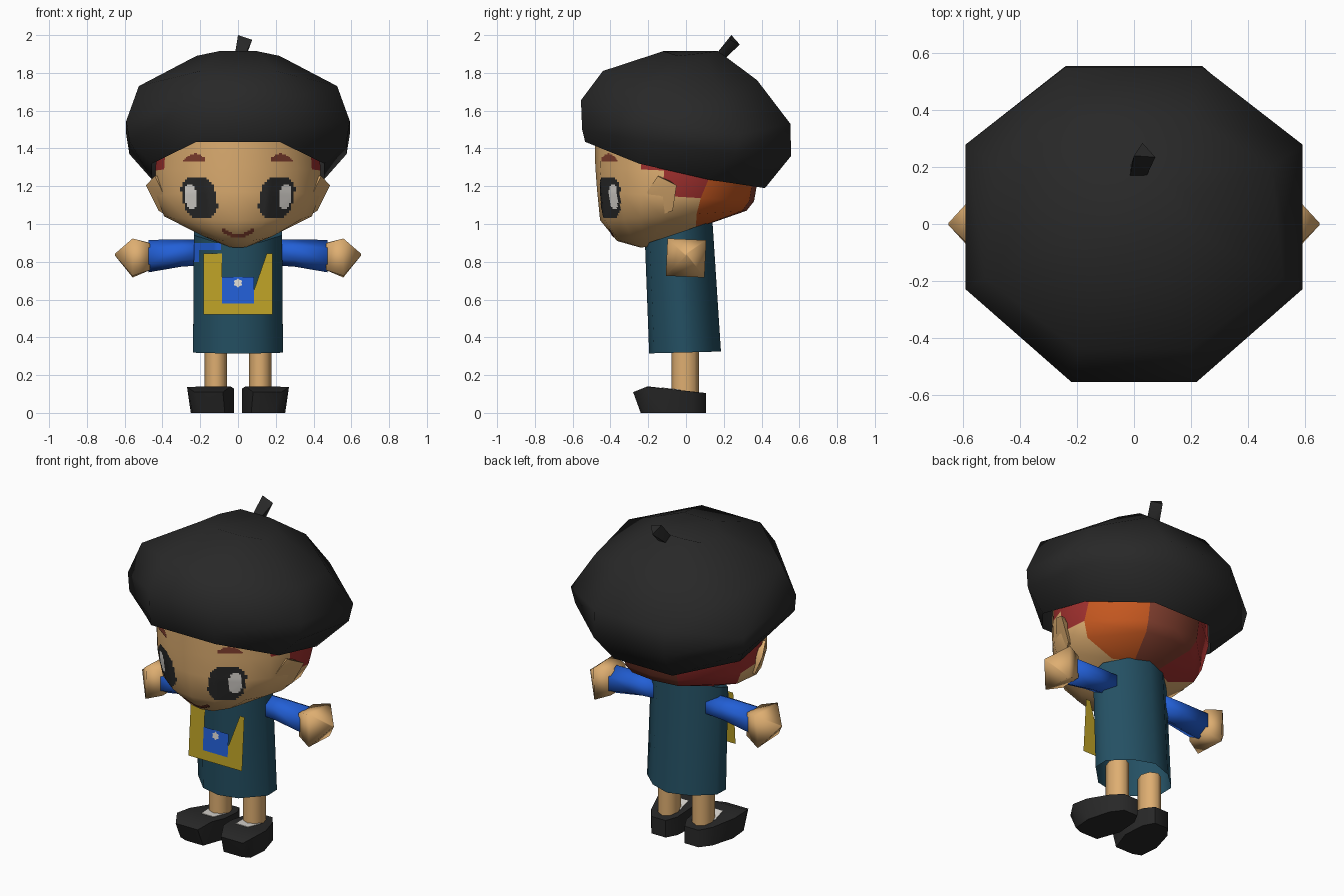
import bpy, bmesh, math
from mathutils import Vector
from mathutils.bvhtree import BVHTree

if "Cube" in bpy.data.objects:
    bpy.data.objects.remove(bpy.data.objects["Cube"])


def material(name, r, g, b):
    m = bpy.data.materials.new(name)
    lin = [(c / 255 / 12.92 if c < 11 else ((c / 255 + 0.055) / 1.055) ** 2.4) for c in (r, g, b)]
    m.diffuse_color = (*lin, 1)
    m.use_nodes = True
    m.node_tree.nodes["Principled BSDF"].inputs["Base Color"].default_value = m.diffuse_color
    return m


SKIN = material("skin", 222, 174, 113)
BLACK = material("black", 40, 40, 40)
TEAL = material("teal", 36, 80, 99)
YELLOW = material("yellow", 188, 161, 38)
BLUE = material("blue", 34, 95, 214)
ORANGE = material("orange", 198, 88, 32)
RED = material("red", 160, 48, 46)
BROWN = material("brown", 128, 62, 46)
WHITE = material("white", 222, 218, 212)


def finish(name, bm, *mats):
    bmesh.ops.recalc_face_normals(bm, faces=bm.faces)
    me = bpy.data.meshes.new(name)
    bm.to_mesh(me)
    bm.free()
    for m in mats:
        me.materials.append(m)
    ob = bpy.data.objects.new(name, me)
    bpy.context.collection.objects.link(ob)
    return ob


def loft(name, rings, *mats, rule=None, bottom=True):
    """Skin a stack of rings and cap the ends; rule(row, column) picks a material."""
    bm = bmesh.new()
    vs = [[bm.verts.new(p) for p in r] for r in rings]
    n = len(vs[0])
    for i in range(len(vs) - 1):
        for j in range(n):
            k = (j + 1) % n
            f = bm.faces.new((vs[i][j], vs[i][k], vs[i + 1][k], vs[i + 1][j]))
            if rule:
                f.material_index = rule(i, j)
    if bottom:
        bm.faces.new(vs[0])
    bm.faces.new(vs[-1])
    return finish(name, bm, *mats)


def hull(name, pts, mat, side=1):
    bm = bmesh.new()
    for x, y, z in pts:
        bm.verts.new((x * side, y, z))
    bmesh.ops.convex_hull(bm, input=bm.verts)
    return finish(name, bm, mat)


def mirrored(half):
    """Close a front-to-back half ring across x = 0."""
    return half + [(-x, y, z) for x, y, z in reversed(half) if x > 0]


def decal(name, target, mat, x0, x1, z0, z1, inside, lift=0.004, step=0.0125):
    """Thin painted patch of small cells laid onto the front of the target."""
    me = target.data
    tree = BVHTree.FromPolygons([v.co for v in me.vertices], [p.vertices for p in me.polygons])
    nx, nz = round((x1 - x0) / step), round((z1 - z0) / step)
    bm = bmesh.new()
    grid = {}

    def vert(i, j):
        if (i, j) not in grid:
            x, z = x0 + (x1 - x0) * i / nx, z0 + (z1 - z0) * j / nz
            hit, nor, _, _ = tree.ray_cast(Vector((x, -2, z)), Vector((0, 1, 0)))
            grid[i, j] = bm.verts.new((x, hit.y - lift, z)) if hit else None
        return grid[i, j]

    for i in range(nx):
        for j in range(nz):
            if inside(x0 + (x1 - x0) * (i + .5) / nx, z0 + (z1 - z0) * (j + .5) / nz):
                c = [vert(i, j), vert(i + 1, j), vert(i + 1, j + 1), vert(i, j + 1)]
                if all(c):
                    bm.faces.new(c)
    bmesh.ops.delete(bm, geom=[v for v in bm.verts if not v.link_faces], context='VERTS')
    return finish(name, bm, mat)


flat = []


def plate(name, mat, outline, lift=0):
    """Flat sheet leaning slightly back against the dress, wound to face the front."""
    bm = bmesh.new()
    bm.faces.new([bm.verts.new((x, -.222 - lift + .07 * (z - .52), z)) for x, z in outline])
    ob = finish(name, bm, mat)
    if ob.data.polygons[0].normal.y > 0:
        ob.data.flip_normals()
    flat.append(ob)
    return ob


# Beret: octagonal rings tilted down toward the back, open underneath
beret = [
    [(.22, -.534, 1.435), (.455, -.25, 1.32), (.455, .12, 1.235), (.2, .418, 1.19)],
    [(.22, -.55, 1.50), (.575, -.24, 1.44), (.575, .26, 1.37), (.24, .556, 1.36)],
    [(.22, -.556, 1.655), (.592, -.23, 1.545), (.592, .28, 1.475), (.24, .553, 1.53)],
    [(.2, -.44, 1.81), (.525, -.19, 1.73), (.485, .2, 1.67), (.2, .376, 1.762)],
    [(.1, -.12, 1.915), (.22, -.04, 1.89), (.2, .1, 1.885), (.1, .17, 1.915)]]
loft("beret", [mirrored(r) for r in beret], BLACK, bottom=False)
hull("beret_stem", [(-.016, .16, 1.9), (.04, .16, 1.9), (.04, .21, 1.88), (-.01, .21, 1.88),
                    (0, .24, 2.0), (.075, .235, 1.975), (.03, .285, 1.95)], BLACK)

# Head and hair: (front z, back z, half width, front y, back y, hairline fraction) for each level
levels = [(1.5, 1.5, .41, -.485, .38, .72), (1.3, 1.26, .425, -.48, .385, .71), (1.17, 1.12, .42, -.47, .36, .66),
          (1.02, 1.07, .38, -.455, .32, .66), (.91, 1.0, .20, -.365, .12, .86), (.875, .9, .06, -.24, -.06, .7)]


def section(k):
    return [(0, 0), (.38, .03), (.74, .16), (.92, .28), (1.03, .42), (1.02, k), (.42, .97), (0, 1)]


def hair_rule(row, col):
    right = col < 7
    c = col if right else 13 - col
    if c == 6 and row < 4:
        return 3
    if c == 5 and row < 4:
        return 2 if right else 1
    return int((c == 4 and row < 2) or (c == 3 and row == 0))


head = loft("head", [mirrored([(w * u, f + t * (b - f), zf + t * (zb - zf)) for u, t in section(k)])
                     for zf, zb, w, f, b, k in levels], SKIN, RED, ORANGE, BROWN, rule=hair_rule)

# Dress, open at the hem
plan = [(0, -1), (.12, -.86), (.238, -.24), (.238, .24), (.13, .76), (0, 1)]
body = loft("dress", [mirrored([(x, -.005 + .19 * t, .32 + .005 * t) for x, t in plan]),
                      mirrored([(x * .98, -.035 + (.182 if t < 0 else .175) * t, .955 + .06 * t)
                                for x, t in plan])], TEAL, bottom=False)

# Blue collar patch on one shoulder
decal("shoulder_patch", body, BLUE, -.232, -.09, .80, .9, lambda x, z: z > (.86 if x > -.2 else .8))

# Satchel with an open notch, pocket and flower
plate("satchel", YELLOW, [(-.183, .52), (.183, .52), (.183, .845), (.153, .845), (.085, .65),
                          (-.085, .65), (-.085, .845), (-.183, .845)])
plate("satchel_pocket", BLUE, [(-.085, .58), (.085, .58), (.085, .72), (-.085, .72)], .005)
plate("pocket_flower", WHITE, [(r * math.cos(k * math.pi / 6), .688 + r * math.sin(k * math.pi / 6))
                               for k in range(12) for r in ((.026 if k % 2 else .018),)], .009)


def tube(x, cz, ry, rz, n, turn):
    return [(x, ry * math.cos(turn + math.tau * k / n), cz + rz * math.sin(turn + math.tau * k / n))
            for k in range(n)]


round_parts = []
for s, tag in ((1, "right"), (-1, "left")):
    # Sleeve and hand
    flip = lambda rings: [[(s * x, y, z) for x, y, z in r] for r in rings]
    round_parts.append(loft("sleeve_" + tag, flip([
        tube(.18, .85, .075, .068, 6, math.pi / 6), tube(.3, .846, .08, .072, 6, math.pi / 6),
        tube(.475, .83, .09, .086, 6, math.pi / 6)]), BLUE))
    round_parts.append(loft("hand_" + tag, flip([
        tube(.465, .828, .1, .1, 4, .8), tube(.558, .82, .145, .14, 4, .74),
        tube(.652, .838, .006, .006, 4, .8)]), SKIN))
    # Ear
    hull("ear_" + tag, [(.44, -.15, 1.254), (.488, -.05, 1.205), (.42, -.07, 1.07), (.37, -.16, 1.04),
                        (.39, -.22, 1.15), (.36, -.08, 1.15), (.35, -.1, 1.06), (.39, -.12, 1.25)], SKIN, s)
    # Leg
    loft("leg_" + tag, [[(s * .117 + .06 * math.cos(math.tau * k / 8), -.005 + .073 * math.sin(math.tau * k / 8), z)
                         for k in range(8)] for z in (.1, .36)], SKIN)
    # Shoe with white instep
    heel = [(.065, .106), (.16, .106), (.21, .04), (.03, .04)]
    hull("shoe_" + tag, [(x, y, z) for x, y in heel for z in (0, .105 + .1 * (.106 - y))] +
         [(.25, -.1, 0), (.24, -.22, 0), (.19, -.24, 0), (.07, -.24, 0), (.02, -.1, 0),
          (.262, -.1, .128), (.27, -.21, .138), (.02, -.1, .128),
          (.04, -.2, .14), (.08, -.28, .11), (.23, -.28, .11)], BLACK, s)
    hull("instep_" + tag, [(x, y, .141 - .114 * (y + .2) + e) for x, y in
                           ((.06, -.03), (.075, -.13), (.16, -.13), (.178, -.03))
                           for e in (-.003, .002)], WHITE, s)
    # Eye, highlight and brow
    lo, hi = sorted((s * .09, s * .32))
    eye = lambda x, z: (abs(s * x - .205 - .18 * (z - 1.14)) / .092) ** 2.5 + (abs(z - 1.14) / .112) ** 2.5 < 1
    shine = lambda x, z: ((s * x - .25 - .1 * (z - 1.145)) / .034) ** 2 + ((z - 1.145) / .07) ** 2 < 1
    decal("eye_" + tag, head, BLACK, lo, hi, 1.02, 1.26, eye, .004)
    decal("eye_highlight_" + tag, head, WHITE, lo, hi, 1.02, 1.26, shine, .008, .01)
    decal("brow_" + tag, head, BROWN, *sorted((s * .175, s * .29)), 1.325, 1.375,
          lambda x, z: z < 1.372 - 9 * (s * x - .228) ** 2 and z > 1.335, .004, .007)

# Mouth
decal("mouth", head, BROWN, -.085, .085, .92, .975,
      lambda x, z: z > .925 + 5 * x * x and z < .947 + 5 * x * x, .004, .009)

# Smooth shading: sharp edges kept, limbs fully soft, flat sheets left flat
for ob in bpy.data.objects:
    ob.select_set(ob not in flat and ob not in round_parts)
bpy.context.view_layer.objects.active = head
bpy.ops.object.shade_smooth_by_angle(angle=math.radians(60))
for ob in round_parts:
    ob.data.shade_smooth()
